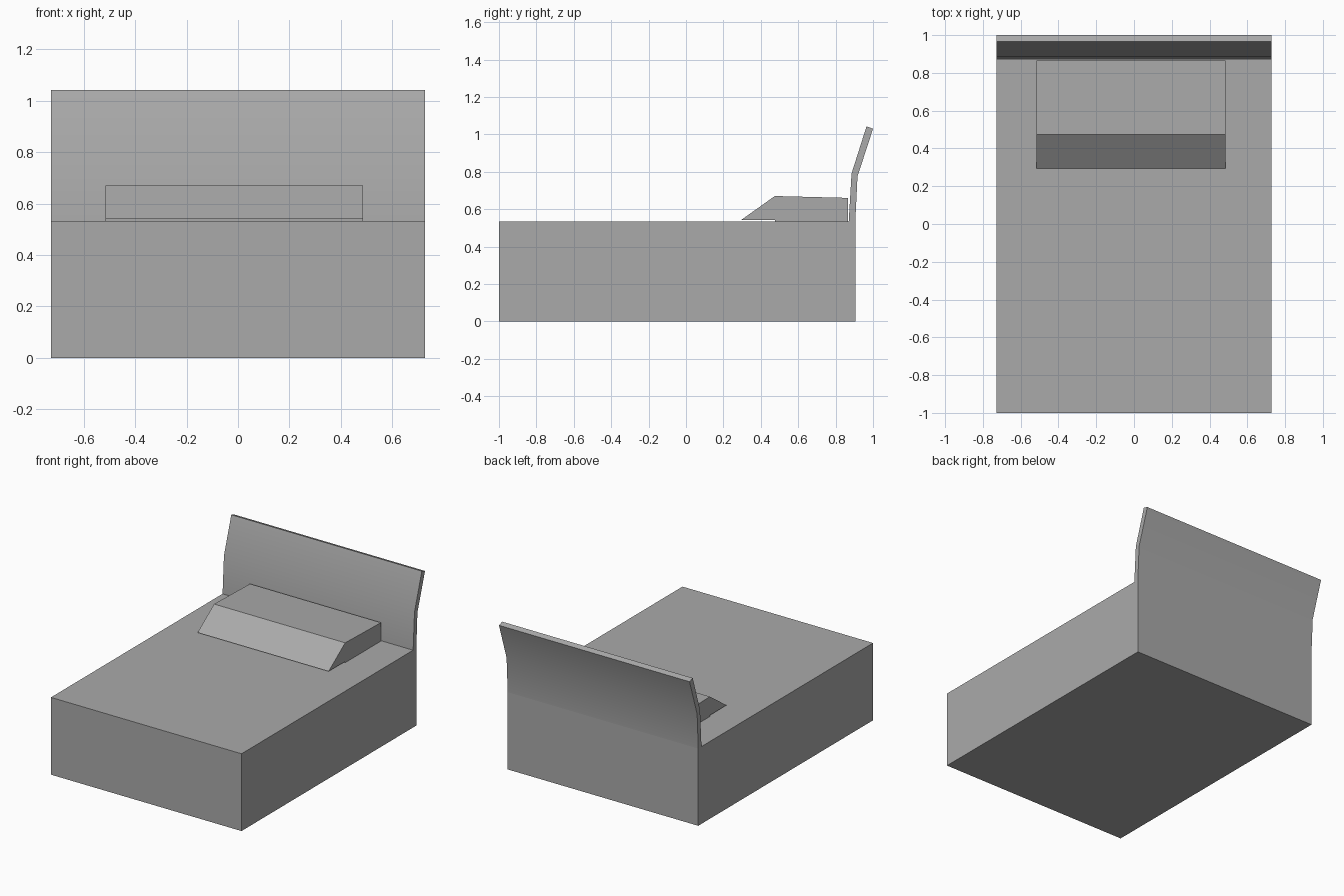
import bpy
import bmesh
from math import radians
from mathutils import Vector

if "Cube" in bpy.data.objects:
    bpy.data.objects.remove(bpy.data.objects["Cube"], do_unlink=True)

# Single plain grey material
grey = bpy.data.materials.new("plain_grey")
grey.use_nodes = True
colour = (0.4, 0.4, 0.4, 1)
grey.diffuse_color = colour
grey.node_tree.nodes["Principled BSDF"].inputs["Base Color"].default_value = colour


def extrude_profile(name, profile, x_min, x_max, smooth=False):
    """Sweep a (y, z) side profile across the width of the bed."""
    bm = bmesh.new()
    side = bm.faces.new([bm.verts.new((x_min, y, z)) for y, z in profile])
    swept = bmesh.ops.extrude_face_region(bm, geom=[side], use_keep_orig=True)
    moved = [v for v in swept["geom"] if isinstance(v, bmesh.types.BMVert)]
    bmesh.ops.translate(bm, verts=moved, vec=Vector((x_max - x_min, 0, 0)))
    bmesh.ops.recalc_face_normals(bm, faces=bm.faces[:])
    mesh = bpy.data.meshes.new(name)
    bm.to_mesh(mesh)
    bm.free()
    mesh.materials.append(grey)
    obj = bpy.data.objects.new(name, mesh)
    bpy.context.collection.objects.link(obj)
    if smooth:
        bpy.ops.object.select_all(action="DESELECT")
        obj.select_set(True)
        bpy.context.view_layer.objects.active = obj
        bpy.ops.object.shade_smooth_by_angle(angle=radians(30))
    return obj


half_width = 0.727
top = 0.533
back = 0.905

# Solid bed block
extrude_profile("bed_base", [(-1, 0), (back, 0), (back, top), (-1, top)],
                -half_width, half_width)

# Headboard, bent backwards near its middle
extrude_profile("headboard",
                [(0.87, top), (back, top), (0.917, 0.775), (1, 1.03),
                 (0.965, 1.042), (0.885, 0.79)],
                -half_width, half_width, smooth=True)

# Wedge pillow, its front lip raised slightly off the bed
extrude_profile("pillow",
                [(0.295, 0.542), (0.475, 0.541), (0.475, top), (0.866, top),
                 (0.866, 0.66), (0.475, 0.67)],
                -0.515, 0.485)
